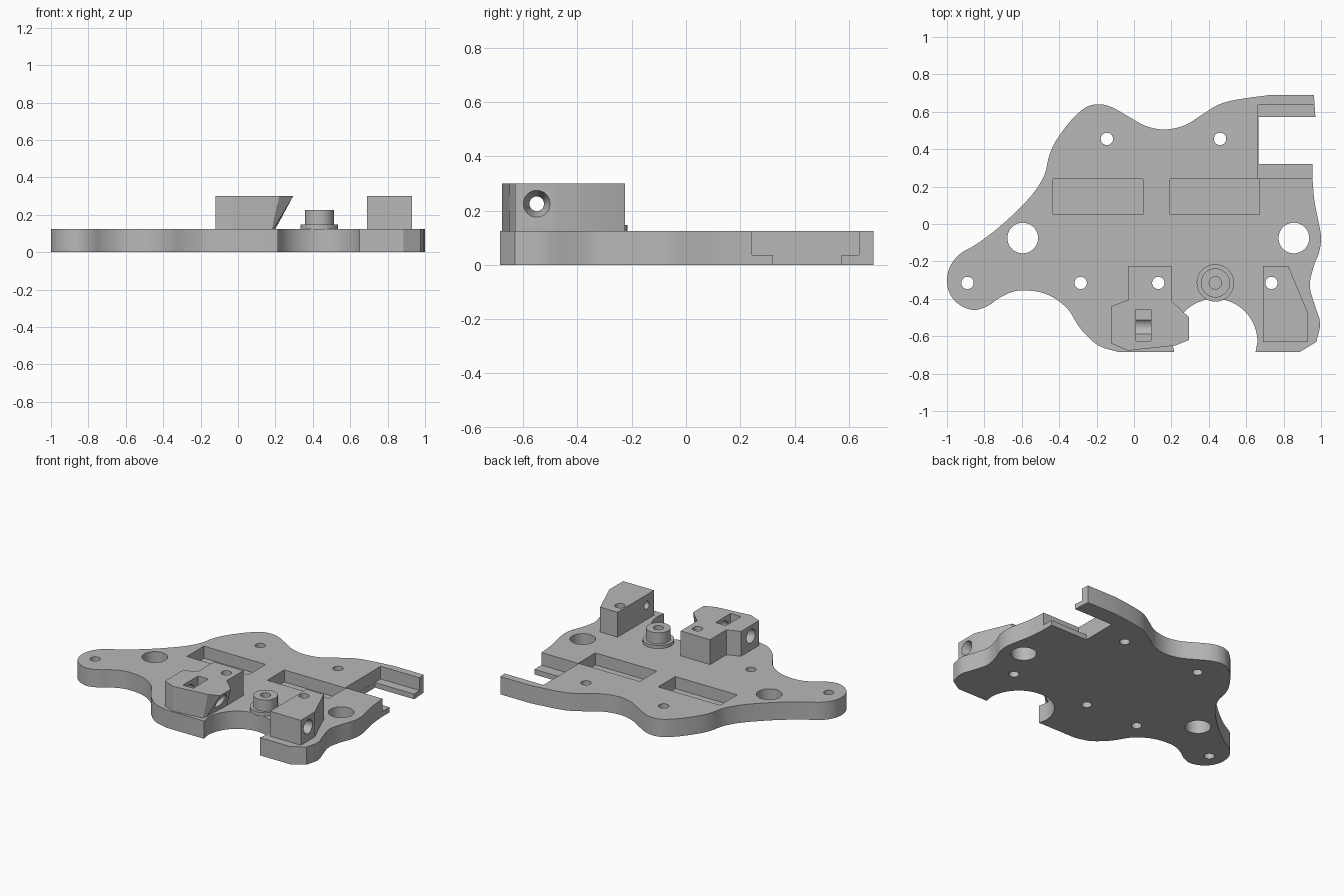
import bpy, bmesh, math
from mathutils import Vector, Matrix

if "Cube" in bpy.data.objects:
    bpy.data.objects.remove(bpy.data.objects["Cube"])

grey = bpy.data.materials.new("plain_grey")
grey.diffuse_color = (0.48, 0.48, 0.48, 1)
grey.use_nodes = True
grey.node_tree.nodes["Principled BSDF"].inputs["Base Color"].default_value = grey.diffuse_color

PLATE_TOP, BLOCK_TOP, LEDGE = 0.125, 0.30, 0.036


def make(name, bm):
    bmesh.ops.recalc_face_normals(bm, faces=bm.faces)
    mesh = bpy.data.meshes.new(name)
    bm.to_mesh(mesh)
    bm.free()
    ob = bpy.data.objects.new(name, mesh)
    bpy.context.collection.objects.link(ob)
    mesh.materials.append(grey)
    return ob


def loft(name, low, high, z0, z1):
    """Solid between two matching outlines."""
    bm = bmesh.new()
    a = [bm.verts.new((x, y, z0)) for x, y in low]
    b = [bm.verts.new((x, y, z1)) for x, y in high]
    n = len(a)
    bm.faces.new(a)
    bm.faces.new(b)
    for i in range(n):
        j = (i + 1) % n
        bm.faces.new((a[i], a[j], b[j], b[i]))
    return make(name, bm)


def box(x0, x1, y0, y1, z0, z1):
    p = [(x0, y0), (x1, y0), (x1, y1), (x0, y1)]
    return loft("cutter", p, p, z0, z1)


def rod(name, p0, p1, r0, r1=None, seg=40):
    p0, p1 = Vector(p0), Vector(p1)
    d = p1 - p0
    rot = Vector((0, 0, 1)).rotation_difference(d).to_matrix().to_4x4()
    bm = bmesh.new()
    bmesh.ops.create_cone(bm, cap_ends=True, segments=seg, radius1=r0,
                          radius2=r0 if r1 is None else r1, depth=d.length,
                          matrix=Matrix.Translation((p0 + p1) / 2) @ rot)
    return make(name, bm)


def hole(x, y, r, z0=-0.1, z1=0.5):
    return rod("cutter", (x, y, z0), (x, y, z1), r)


def cut(ob, cutters):
    bpy.context.view_layer.objects.active = ob
    for c in cutters:
        c.hide_render = True
        m = ob.modifiers.new("cut", "BOOLEAN")
        m.operation, m.solver, m.object = "DIFFERENCE", "EXACT", c
        bpy.ops.object.modifier_apply(modifier=m.name)
        bpy.data.objects.remove(c)


def smooth(points, steps=4):
    """Catmull-Rom curve through the points."""
    p = [Vector(q) for q in points]
    p = [2 * p[0] - p[1]] + p + [2 * p[-1] - p[-2]]
    out = []
    for a, b, c, d in zip(p, p[1:], p[2:], p[3:]):
        for k in range(steps):
            t = k / steps
            out.append(tuple(0.5 * (2 * b + (c - a) * t + (2 * a - 5 * b + 4 * c - d) * t * t
                                    + (3 * b - a - 3 * c + d) * t ** 3)))
    return out + [tuple(p[-2])]


# Base plate outline: wavy back and left edge, round front notch, wavy right edge
wavy = smooth([(0.73, 0.69), (0.55, 0.665), (0.45, 0.637), (0.36, 0.582), (0.27, 0.527),
               (0.16, 0.505), (0.06, 0.525), (-0.03, 0.575), (-0.12, 0.625), (-0.19, 0.64),
               (-0.26, 0.622), (-0.34, 0.55), (-0.42, 0.44), (-0.455, 0.36), (-0.48, 0.26),
               (-0.55, 0.15), (-0.69, 0.01), (-0.83, -0.10), (-0.93, -0.16), (-0.985, -0.23),
               (-1, -0.315), (-0.975, -0.39), (-0.92, -0.44), (-0.85, -0.46), (-0.78, -0.437),
               (-0.72, -0.395), (-0.65, -0.363), (-0.59, -0.355), (-0.5, -0.365),
               (-0.42, -0.40), (-0.35, -0.46), (-0.3, -0.54), (-0.25, -0.60),
               (-0.18, -0.655), (-0.08, -0.685)])
notch = [(0.432 - 0.228 * math.cos(t), -0.63 + 0.23 * math.sin(t))
         for t in (math.pi * i / 32 for i in range(33))]
right = smooth([(0.975, -0.63), (0.995, -0.53), (0.965, -0.43), (0.94, -0.33), (0.96, -0.23),
                (0.99, -0.15), (1.0, -0.07), (0.985, 0.02), (0.965, 0.12), (0.955, 0.23)])
outline = (wavy + [(0.215, -0.685)] + notch + [(0.65, -0.685), (0.885, -0.685)] + right
           + [(0.955, 0.32), (0.665, 0.32), (0.665, 0.572), (0.97, 0.572), (0.962, 0.69)])
plate = loft("base_plate", outline, outline, 0, PLATE_TOP)

# Screw holes, large rod holes, pockets and the ledged side slot
screws = [(-0.145, 0.455), (0.46, 0.455), (-0.89, -0.315), (-0.285, -0.315),
          (0.13, -0.315), (0.735, -0.315)]
cut(plate, [hole(x, y, 0.033) for x, y in screws]
    + [hole(x, -0.075, 0.082) for x in (-0.595, 0.855)]
    + [box(-0.433, 0.048, 0.05, 0.24, 0.04, 0.3), box(0.192, 0.67, 0.05, 0.24, 0.04, 0.3),
       box(0.664, 1.2, 0.243, 0.637, LEDGE, 0.3)])

# Left clamp block with an undercut right side
top = [(-0.03, -0.225), (0.2, -0.225), (0.2, -0.41), (0.295, -0.50), (0.295, -0.62),
       (0.22, -0.65), (-0.03, -0.677), (-0.12, -0.64), (-0.12, -0.44), (-0.03, -0.405)]
low = list(top)
low[3:6] = [(0.195, -0.50), (0.19, -0.62), (0.185, -0.652)]
left_block = loft("left_clamp_block", low, top, PLATE_TOP - 0.002, BLOCK_TOP)
cut(left_block, [hole(0.13, -0.315, 0.033),
                 rod("cutter", (-0.3, -0.55, 0.225), (0.4, -0.55, 0.225), 0.048),
                 box(0.01, 0.09, -0.625, -0.457, 0.195, 0.4)])

# Right clamp block with a countersunk cross bore
prof = [(0.69, -0.225), (0.825, -0.225), (0.93, -0.475), (0.93, -0.63), (0.69, -0.63)]
right_block = loft("right_clamp_block", prof, prof, PLATE_TOP - 0.002, BLOCK_TOP)
cut(right_block, [hole(0.735, -0.315, 0.033),
                  rod("cutter", (0.5, -0.55, 0.225), (1.1, -0.55, 0.225), 0.027),
                  rod("cutter", (0.86, -0.55, 0.225), (0.935, -0.55, 0.225), 0.027, 0.051)])

# Stepped round boss with a blind hole
flange = rod("boss_flange", (0.435, -0.315, 0.12), (0.435, -0.315, 0.147), 0.1)
boss = rod("boss", (0.435, -0.315, 0.13), (0.435, -0.315, 0.226), 0.078)
cut(boss, [hole(0.435, -0.315, 0.033, 0.15, 0.5)])

for ob in (plate, left_block, right_block, flange, boss):
    bpy.ops.object.select_all(action="DESELECT")
    ob.select_set(True)
    bpy.context.view_layer.objects.active = ob
    bpy.ops.object.shade_smooth_by_angle(angle=math.radians(25))
